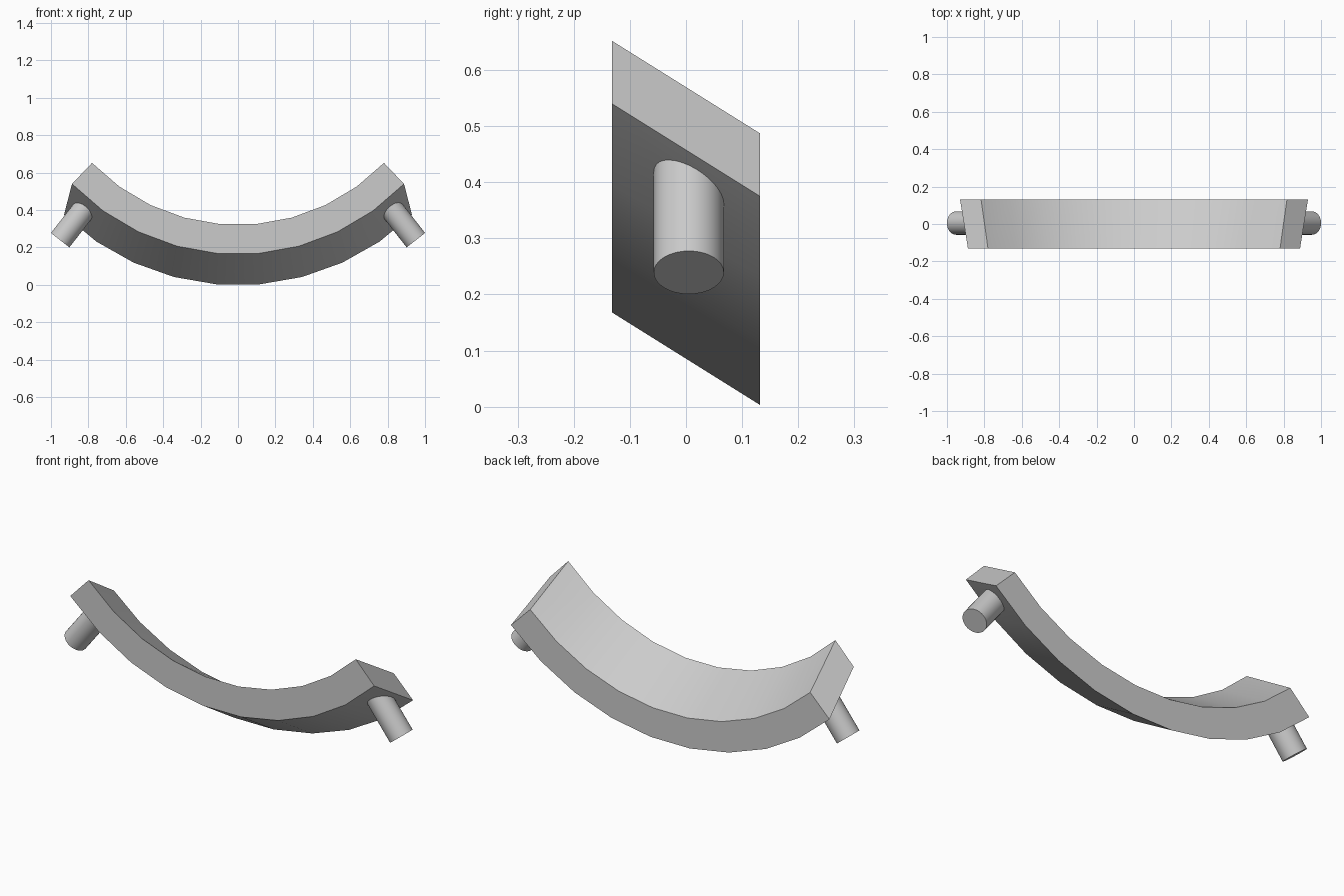
import bpy, bmesh, math
from mathutils import Vector

if "Cube" in bpy.data.objects:
    bpy.data.objects.remove(bpy.data.objects["Cube"], do_unlink=True)

# One grey material
grey = bpy.data.materials.new("grey")
grey.use_nodes = True
colour = (0.6, 0.6, 0.6, 1)
grey.diffuse_color = colour
grey.node_tree.nodes["Principled BSDF"].inputs["Base Color"].default_value = colour


def finish(obj):
    obj.data.materials.append(grey)
    bpy.ops.object.select_all(action="DESELECT")
    obj.select_set(True)
    bpy.context.view_layer.objects.active = obj
    bpy.ops.object.shade_smooth_by_angle(angle=math.radians(30))


# Curved band: a rectangular section swept along an arc, sheared down to the back
SEGMENTS = 9
HALF_ANGLE = math.radians(46)
HALF_DEPTH = 0.132
DROP = 0.165
BACK_WIDTH = 1.048


def band_section(angle):
    points = []
    for radius, base, back in ((1.085, 0.325, 0), (1.085, 0.325, 1),
                               (1.234, 0.168, 1), (1.234, 0.168, 0)):
        rise = radius * (math.cos(HALF_ANGLE / SEGMENTS) - math.cos(angle))
        x = radius * math.sin(angle) * (BACK_WIDTH if back else 1)
        points.append((x, HALF_DEPTH * (2 * back - 1), base + rise - DROP * back))
    return points


bm = bmesh.new()
rings = []
for i in range(SEGMENTS + 1):
    angle = HALF_ANGLE * (2 * i / SEGMENTS - 1)
    rings.append([bm.verts.new(p) for p in band_section(angle)])
for a, b in zip(rings, rings[1:]):
    for k in range(4):
        n = (k + 1) % 4
        bm.faces.new((a[k], a[n], b[n], b[k]))
bm.faces.new(rings[0])
bm.faces.new(rings[-1])
bmesh.ops.recalc_face_normals(bm, faces=bm.faces)
mesh = bpy.data.meshes.new("curved_band")
bm.to_mesh(mesh)
bm.free()
band = bpy.data.objects.new("curved_band", mesh)
bpy.context.collection.objects.link(band)
finish(band)

# Slanted round pegs under both ends
PEG_LENGTH = 0.27
for name, side in (("left_peg", 1), ("right_peg", -1)):
    axis = Vector((0.616 * side, 0, -0.788)).normalized()
    tip = Vector((0.951 * side, 0.005, 0.239))
    bpy.ops.mesh.primitive_cylinder_add(
        vertices=32, radius=0.0625, depth=PEG_LENGTH,
        location=tip - axis * PEG_LENGTH / 2,
        rotation=axis.to_track_quat("Z", "Y").to_euler())
    peg = bpy.context.object
    peg.name = name
    finish(peg)
